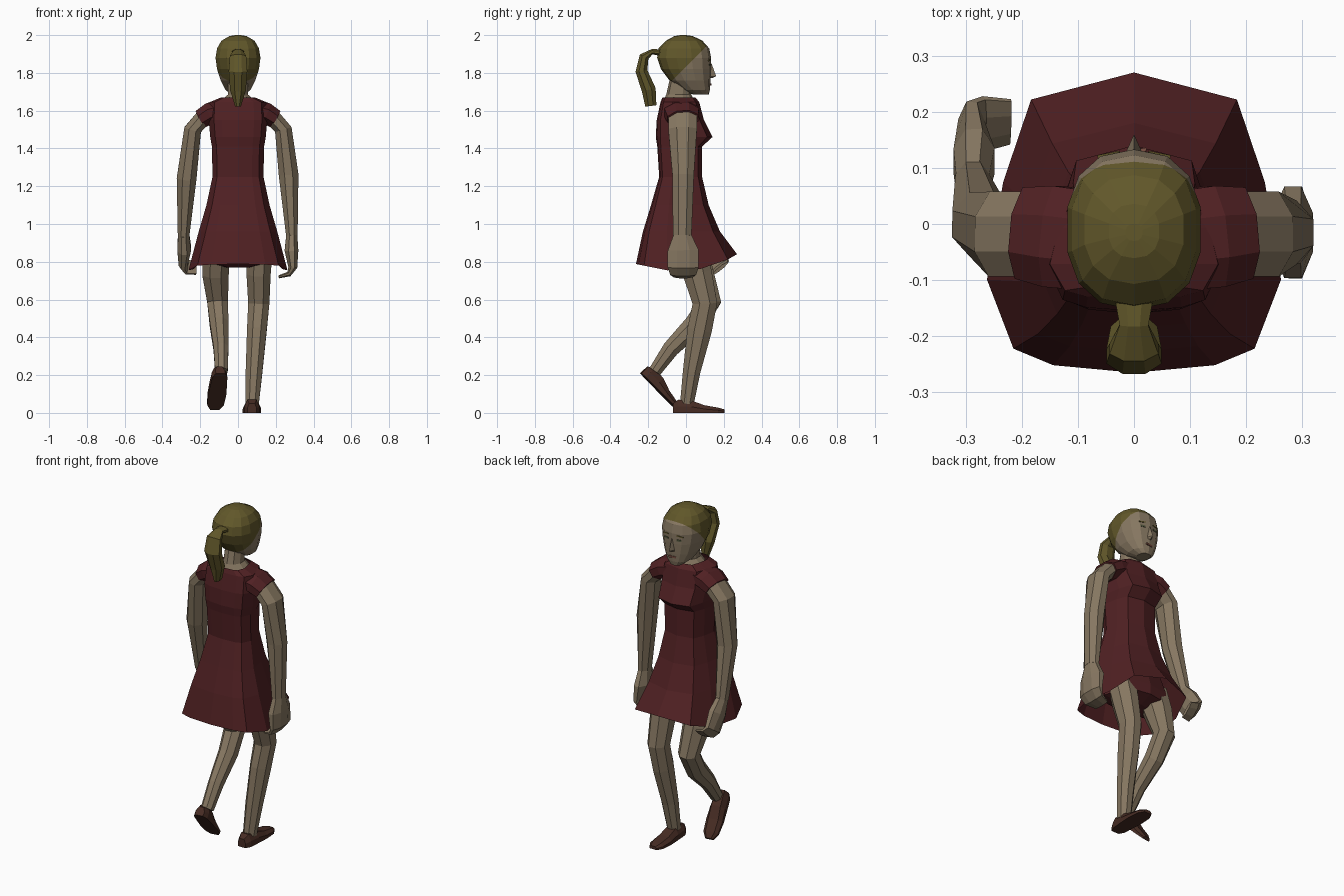
import bpy, bmesh, math
from mathutils import Vector, Matrix
from mathutils.bvhtree import BVHTree

if "Cube" in bpy.data.objects:
    bpy.data.objects.remove(bpy.data.objects["Cube"])


def material(name, rgb):
    m = bpy.data.materials.new(name)
    m.use_nodes = True
    m.diffuse_color = (*rgb, 1)
    node = next(n for n in m.node_tree.nodes if n.type == 'BSDF_PRINCIPLED')
    node.inputs["Base Color"].default_value = (*rgb, 1)
    return m


SKIN = material("skin", (.24, .185, .12))
HAIR = material("olive blonde hair", (.12, .096, .023))
DRESS = material("dark red dress", (.08, .0145, .0165))
SHOE = material("brown leather", (.062, .025, .017))
EYE = material("eye green", (.09, .1, .05))
LIPS = material("lips", (.2, .08, .055))


def finish(name, bm, *mats):
    bmesh.ops.recalc_face_normals(bm, faces=bm.faces)
    me = bpy.data.meshes.new(name)
    bm.to_mesh(me)
    bm.free()
    for m in mats:
        me.materials.append(m)
    ob = bpy.data.objects.new(name, me)
    bpy.context.collection.objects.link(ob)
    return ob


def loft(rings, capped=True):
    """Skin a list of equal-length rings of points."""
    bm = bmesh.new()
    rows = [[bm.verts.new(p) for p in r] for r in rings]
    n = len(rows[0])
    for a, b in zip(rows, rows[1:]):
        for i in range(n):
            j = (i + 1) % n
            bm.faces.new((a[i], a[j], b[j], b[i]))
    if capped:
        bm.faces.new(rows[0])
        bm.faces.new(rows[-1])
    return bm


def circle(n, power=1.0):
    """Unit outline whose flat sides sit just outside the circle's own inset."""
    grow = 1 / math.cos(math.pi / n) ** .8
    pts = []
    for i in range(n):
        a = 2 * math.pi * (i + .5) / n
        c, s = math.cos(a), math.sin(a)
        pts.append((math.copysign(abs(c) ** power, c) * grow,
                    math.copysign(abs(s) ** power, s) * grow))
    return pts


def level(shape, z, half, front, back):
    """Horizontal ring: half width, front y and back y."""
    mid, rad = (front + back) / 2, (front - back) / 2
    return [Vector((x * half, mid + y * rad, z)) for x, y in shape]


def tube(path, ref, n=8):
    """Rings square to a path of (point, radius along ref, other radius)."""
    pts = [Vector(p) for p, _, _ in path]
    rings = []
    for i, (_, rv, ru) in enumerate(path):
        t = (pts[min(i + 1, len(pts) - 1)] - pts[max(i - 1, 0)]).normalized()
        v = (ref - t * ref.dot(t)).normalized()
        u = t.cross(v)
        rings.append([pts[i] + v * c * rv + u * s * ru for c, s in circle(n)])
    return loft(rings)


X, Y = Vector((1, 0, 0)), Vector((0, 1, 0))

# Dress: one faceted outline carried from neckline to flared hem
half_hem = [(0, 1), (.7, .82), (.89, .27), (1, -.38), (.82, -.84), (.55, -.95), (0, -1)]
outline = half_hem + [(-x, y) for x, y in half_hem[-2:0:-1]]
dress_levels = [
    (1.67, .09, .05, -.125), (1.645, .15, .07, -.135), (1.55, .155, .095, -.155),
    (1.46, .147, .14, -.16), (1.41, .138, .085, -.152), (1.25, .135, .085, -.142),
    (1.1, .167, .12, -.185), (.96, .208, .18, -.228), (.755, .262, .27, -.265)]
rings = [level(outline, *lv) for lv in dress_levels]
for p in rings[-1]:
    p.z += .085 * max(0, p.y / .27) ** 2 + .2 * max(0, -p.y - .1)
finish("dress", loft(rings, capped=False), DRESS)
finish("shorts", loft([level(outline, 1.0, .15, .1, -.12), level(outline, .86, .185, .14, -.115),
                       level(outline, .8, .185, .14, -.1), level(outline, .77, .06, .06, -.04)]), DRESS)

# Short sleeves sloping off the shoulders
for side, label in ((1, "left"), (-1, "right")):
    finish(label + "_sleeve", tube([((side * .08, -.03, 1.605), .09, .052),
                                    ((side * .145, -.022, 1.588), .092, .057),
                                    ((side * .195, -.016, 1.557), .083, .051)], Y), DRESS)

# Arms: one hangs, the other swings forward
finish("left_arm", tube([((.175, -.018, 1.572), .077, .045), ((.24, -.018, 1.5), .077, .046),
                         ((.268, -.015, 1.26), .058, .053), ((.285, -.02, .94), .05, .031)], Y), SKIN)
finish("right_arm", tube([((-.175, -.018, 1.572), .077, .045), ((-.24, -.018, 1.5), .077, .046),
                          ((-.272, 0, 1.24), .058, .053), ((-.288, .07, .94), .045, .031)], Y), SKIN)

# Hands: broad palms with fingers curled inward, the right one tilted with its forearm
finish("left_hand", tube([((.285, -.02, .95), .045, .029), ((.283, -.015, .86), .083, .037),
                          ((.29, -.015, .77), .083, .024), ((.27, -.015, .735), .07, .014),
                          ((.215, -.015, .72), .05, .008)], Y), SKIN)
finish("right_hand", tube([((-.288, .067, .95), .042, .029), ((-.285, .112, .872), .068, .037),
                           ((-.29, .163, .795), .066, .024), ((-.27, .178, .772), .06, .014),
                           ((-.22, .182, .765), .05, .009)], Vector((0, .77, .63))), SKIN)

# Legs: one standing, the other bent at the knee
finish("left_leg", tube([((.115, .03, .88), .07, .08), ((.109, .06, .74), .065, .078),
                         ((.11, .1, .58), .057, .066), ((.1, .072, .44), .053, .066),
                         ((.085, .03, .22), .045, .047), ((.075, .005, .05), .036, .037)], X), SKIN)
finish("right_leg", tube([((-.115, .02, .88), .075, .085), ((-.119, .07, .74), .071, .078),
                          ((-.108, .125, .59), .056, .062), ((-.1, .05, .47), .05, .058),
                          ((-.09, -.08, .34), .04, .045), ((-.088, -.165, .22), .034, .034)], X), SKIN)


# Shoes: flat soled, swept from heel to toe
def shoe(name, matrix):
    rings = []
    for y, w, h in ((-.07, .025, .05), (-.04, .04, .07), (.03, .045, .064),
                    (.1, .049, .04), (.17, .044, .028), (.205, .024, .018)):
        rings.append([Vector((x * w, y, z * h)) for x, z in
                      ((-1, 0), (1, 0), (1, .5), (.6, 1), (-.6, 1), (-1, .5))])
    bm = loft(rings)
    bm.transform(matrix)
    finish(name, bm, SHOE)


shoe("left_shoe", Matrix.Translation((.074, 0, 0)))
shoe("right_shoe", Matrix.Translation((-.1, -.19, .16)) @ Matrix.Rotation(math.radians(9), 4, 'Z')
     @ Matrix.Rotation(math.radians(-45), 4, 'X'))

# Neck spreading into the neckline
ring8 = circle(10)
finish("neck", loft([level(ring8, 1.655, .085, .04, -.115), level(ring8, 1.685, .054, .025, -.102),
                     level(ring8, 1.76, .052, .03, -.085)]), SKIN)

# Head, cut along the hairline and coloured above it
round_square = circle(14, .85)
head_levels = [
    (1.685, .035, .12, .04), (1.71, .066, .125, -.02), (1.76, .092, .128, -.085),
    (1.82, .111, .13, -.13), (1.88, .119, .13, -.15), (1.93, .111, .12, -.142),
    (1.97, .088, .085, -.105), (1.995, .045, .035, -.06), (2.0, .015, 0, -.03)]
head = loft([level(round_square, *lv) for lv in head_levels])
hairline, up = Vector((0, 0, 1.832)), Vector((0, -1, 1)).normalized()
bmesh.ops.bisect_plane(head, geom=head.verts[:] + head.edges[:] + head.faces[:],
                       plane_co=hairline, plane_no=up)
for f in head.faces:
    f.material_index = int((f.calc_center_median() - hairline).dot(up) > 0)
bmesh.ops.recalc_face_normals(head, faces=head.faces)
surface = BVHTree.FromBMesh(head)
finish("head", head, SKIN, HAIR)


# Thin facial plates laid on the face
def plate(name, x, z, size, mat, tilt=0):
    hit, normal, _, _ = surface.ray_cast(Vector((x, .4, z)), -Y)
    bm = bmesh.new()
    bmesh.ops.create_cube(bm, size=1)
    bm.transform(Matrix.Translation(hit) @ normal.to_track_quat('Y', 'Z').to_matrix().to_4x4()
                 @ Matrix.Rotation(tilt, 4, 'Y') @ Matrix.Diagonal((size[0], .006, size[1], 1)))
    finish(name, bm, mat)


for side, label in ((1, "left"), (-1, "right")):
    plate(label + "_eye", side * .042, 1.843, (.03, .01), EYE)
    plate(label + "_eyebrow", side * .045, 1.868, (.04, .006), HAIR, side * .12)
plate("mouth", 0, 1.738, (.045, .011), LIPS)
nose = [[Vector((x * w, y, z)) for x, y in ((-1, .12), (0, tip), (1, .12))]
        for z, w, tip in ((1.772, .017, .138), (1.782, .018, .16), (1.85, .007, .135))]
finish("nose", loft(nose), SKIN)

# Ponytail
finish("ponytail", tube([((0, -.115, 1.905), .038, .02), ((0, -.18, 1.912), .026, .014),
                         ((0, -.222, 1.885), .044, .026), ((0, -.236, 1.81), .05, .032),
                         ((0, -.197, 1.71), .042, .038), ((0, -.186, 1.625), .016, .03)], X), HAIR)
